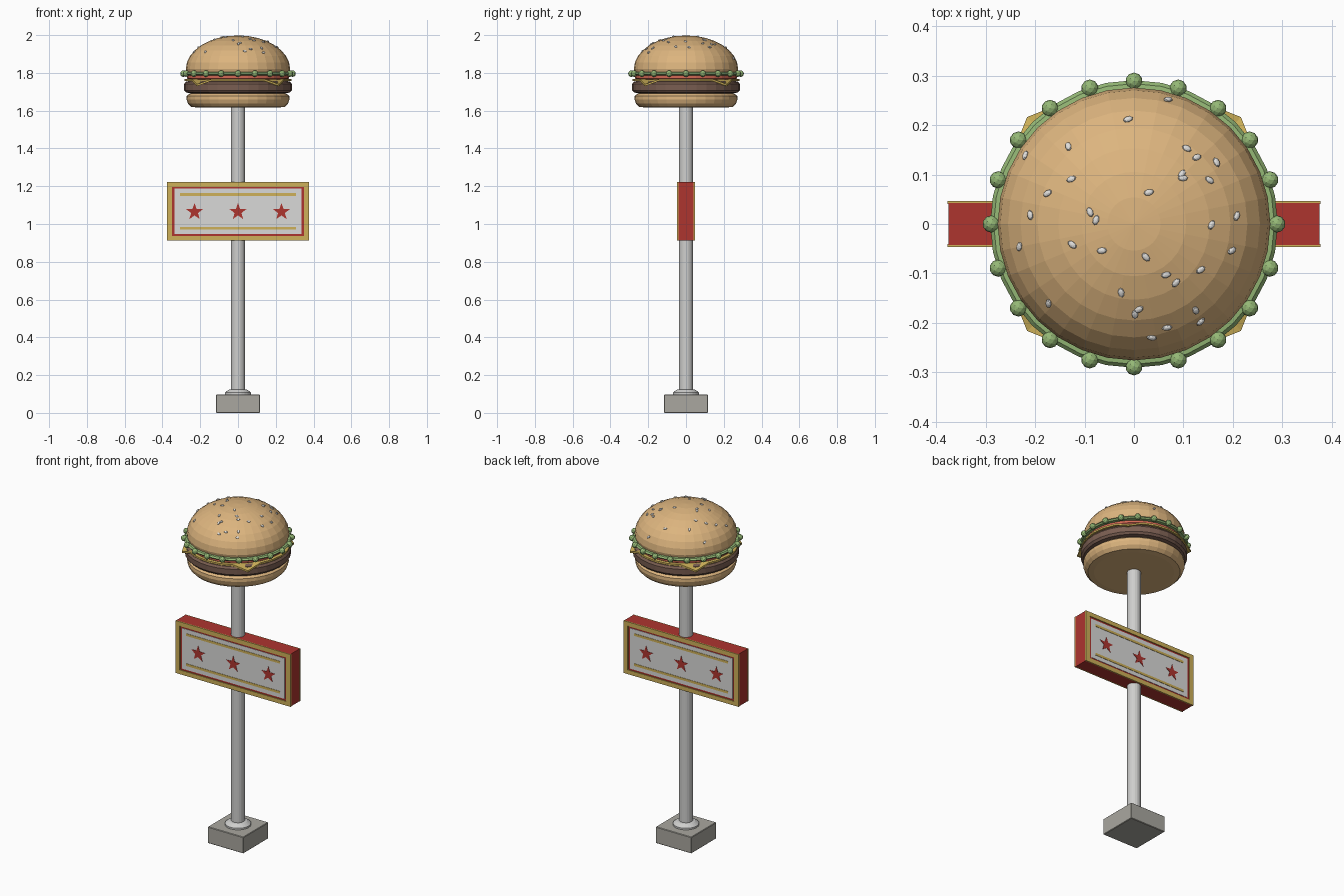
import bpy, bmesh, math, random
from mathutils import Matrix, Vector

if "Cube" in bpy.data.objects:
    bpy.data.objects.remove(bpy.data.objects["Cube"])

random.seed(4)


def material(name, r, g, b):
    m = bpy.data.materials.new(name)
    m.diffuse_color = (r, g, b, 1)
    m.use_nodes = True
    m.node_tree.nodes["Principled BSDF"].inputs["Base Color"].default_value = m.diffuse_color
    return m


BUN = material("toasted bun", 0.72, 0.46, 0.21)
PATTY = material("patty brown", 0.20, 0.115, 0.085)
GOLD = material("gold yellow", 0.62, 0.44, 0.10)
GREEN = material("lettuce green", 0.30, 0.48, 0.18)
TOMATO = material("tomato red", 0.66, 0.14, 0.09)
RED = material("sign red", 0.42, 0.035, 0.028)
WHITE = material("panel white", 0.70, 0.70, 0.69)
METAL = material("pole metal", 0.62, 0.62, 0.61)
STONE = material("base grey", 0.40, 0.39, 0.35)
SEED = material("seed white", 0.74, 0.73, 0.71)


def finish(name, bm, mat):
    bmesh.ops.recalc_face_normals(bm, faces=bm.faces[:])
    me = bpy.data.meshes.new(name)
    bm.to_mesh(me)
    bm.free()
    me.materials.append(mat)
    ob = bpy.data.objects.new(name, me)
    bpy.context.collection.objects.link(ob)
    return ob


def box(name, x, y, z0, z1, mat, bevel=0):
    bm = bmesh.new()
    bmesh.ops.create_cube(bm, size=1, matrix=Matrix.Translation((0, 0, (z0 + z1) / 2))
                          @ Matrix.Diagonal((2 * x, 2 * y, z1 - z0, 1)))
    if bevel:
        bmesh.ops.bevel(bm, geom=bm.edges[:], offset=bevel, segments=1, affect='EDGES')
    return finish(name, bm, mat)


def lathe(name, profile, mat, n=32, warp=None):
    """Turn (radius, z) points around z; warp can move a point by angle."""
    bm = bmesh.new()
    rings = []
    for r, z in profile:
        ring = []
        for i in range(n):
            a = 2 * math.pi * i / n
            rr, zz = warp(i, r, z) if warp else (r, z)
            ring.append(bm.verts.new((rr * math.cos(a), rr * math.sin(a), zz)))
        rings.append(ring)
    for lo, hi in zip(rings, rings[1:]):
        for i in range(n):
            j = (i + 1) % n
            bm.faces.new((lo[i], lo[j], hi[j], hi[i]))
    bm.faces.new(rings[0][::-1])
    bm.faces.new(rings[-1])
    return finish(name, bm, mat)


def plate(name, pts, side, y0, y1, mat):
    """Extrude an (x, z) outline outward on the front (-1) or back (1)."""
    bm = bmesh.new()
    f = bm.faces.new([bm.verts.new((x, side * y0, z)) for x, z in pts])
    new = bmesh.ops.extrude_face_region(bm, geom=[f])["geom"]
    bmesh.ops.translate(bm, vec=(0, side * (y1 - y0), 0),
                        verts=[v for v in new if isinstance(v, bmesh.types.BMVert)])
    return finish(name, bm, mat)


def rect(x0, x1, z0, z1):
    return [(x0, z0), (x1, z0), (x1, z1), (x0, z1)]


# Base, flange and pole
box("base_block", 0.117, 0.117, 0, 0.097, STONE, 0.003)
lathe("pole_flange", [(0.07, 0.095), (0.07, 0.107), (0.05, 0.122), (0.04, 0.124)], METAL, 24)
lathe("pole", [(0.037, 0.1), (0.037, 1.63)], METAL, 24)

# Sign box with decorated panel on both faces
box("sign_box", 0.375, 0.042, 0.912, 1.222, RED)
for side, tag in ((-1, "front"), (1, "back")):
    for i, r in enumerate((rect(-0.377, 0.377, 1.197, 1.222), rect(-0.377, 0.377, 0.912, 0.937),
                           rect(-0.377, -0.349, 0.937, 1.197), rect(0.349, 0.377, 0.937, 1.197))):
        plate(f"{tag}_frame_{i}", r, side, 0.040, 0.047, GOLD)
    plate(tag + "_panel", rect(-0.337, 0.337, 0.947, 1.187), side, 0.041, 0.044, WHITE)
    for z in (0.978, 1.156):
        plate(tag + "_stripe", rect(-0.307, 0.307, z - 0.007, z + 0.007), side, 0.043, 0.046, GOLD)
    for x in (-0.23, 0, 0.23):
        star = []
        for k in range(10):
            r = 0.019 if k % 2 else 0.047
            a = math.pi / 2 + k * math.pi / 5
            star.append((x + r * math.cos(a), 1.064 + r * math.sin(a)))
        plate(tag + "_star", star, side, 0.043, 0.046, RED)

# Bottom bun and patty
lathe("bottom_bun", [(0.215, 1.617), (0.248, 1.620), (0.265, 1.638), (0.273, 1.66),
                     (0.272, 1.678), (0.258, 1.689), (0.24, 1.694)], BUN)
lathe("patty", [(0.25, 1.692), (0.275, 1.696), (0.285, 1.708), (0.286, 1.74),
                (0.278, 1.752), (0.26, 1.757)], PATTY)


# Cheese slice with four drooping corners
def droop(i, r, z):
    return (r + 0.022, z - 0.027) if i % 6 == 3 and r > 0.25 else (r, z)


lathe("cheese", [(0.22, 1.754), (0.284, 1.757), (0.284, 1.767), (0.22, 1.769)], GOLD, 24, droop)

# Tomato and lettuce ring
lathe("tomato", [(0.262, 1.766), (0.27, 1.771), (0.27, 1.785), (0.262, 1.79)], TOMATO)
lathe("lettuce", [(0.26, 1.785), (0.284, 1.788), (0.291, 1.795), (0.284, 1.803), (0.26, 1.806)], GREEN)
bm = bmesh.new()
for i in range(20):
    a = math.pi * i / 10
    bmesh.ops.create_icosphere(bm, subdivisions=2, radius=0.0175, matrix=Matrix.Translation(
        (0.289 * math.cos(a), 0.289 * math.sin(a), 1.796)))
finish("lettuce_frills", bm, GREEN)

# Top bun dome
R, H, ZC = 0.276, 0.178, 1.82
dome = [(0.265, 1.795), (0.272, 1.804)]
dome += [(R * math.cos(math.pi * k / 16), ZC + H * math.sin(math.pi * k / 16)) for k in range(8)]
lathe("top_bun", dome + [(0.001, ZC + H)], BUN)

# Sesame seeds lying on the dome
spots = [(.069, .252), (-.012, .212), (-.133, .157), (-.22, .139), (.107, .153), (.127, .135),
         (.167, .125), (-.127, .091), (-.175, .062), (.03, .064), (.097, .101), (.099, .093),
         (.153, .089), (-.21, .018), (-.089, .024), (-.077, .008), (.208, .016), (.157, -.002),
         (-.232, -.046), (-.125, -.042), (-.065, -.054), (.024, -.067), (.198, -.054),
         (.135, -.093), (.065, -.103), (.085, -.119), (-.026, -.139), (-.173, -.161),
         (.002, -.183), (.01, -.173), (.125, -.175), (.135, -.198), (.067, -.21), (.036, -.23)]
bm = bmesh.new()
for x, y in spots:
    h = H * math.sqrt(1 - (x * x + y * y) / R ** 2)
    normal = Vector((x / R ** 2, y / R ** 2, h / H ** 2))
    turn = normal.to_track_quat('Z', 'Y').to_matrix().to_4x4()
    bmesh.ops.create_uvsphere(bm, u_segments=8, v_segments=6, radius=1, matrix=(
        Matrix.Translation((x, y, ZC + h)) @ turn
        @ Matrix.Rotation(random.uniform(0, math.pi), 4, 'Z')
        @ Matrix.Diagonal((0.0105, 0.0065, 0.005, 1))))
finish("sesame_seeds", bm, SEED)
